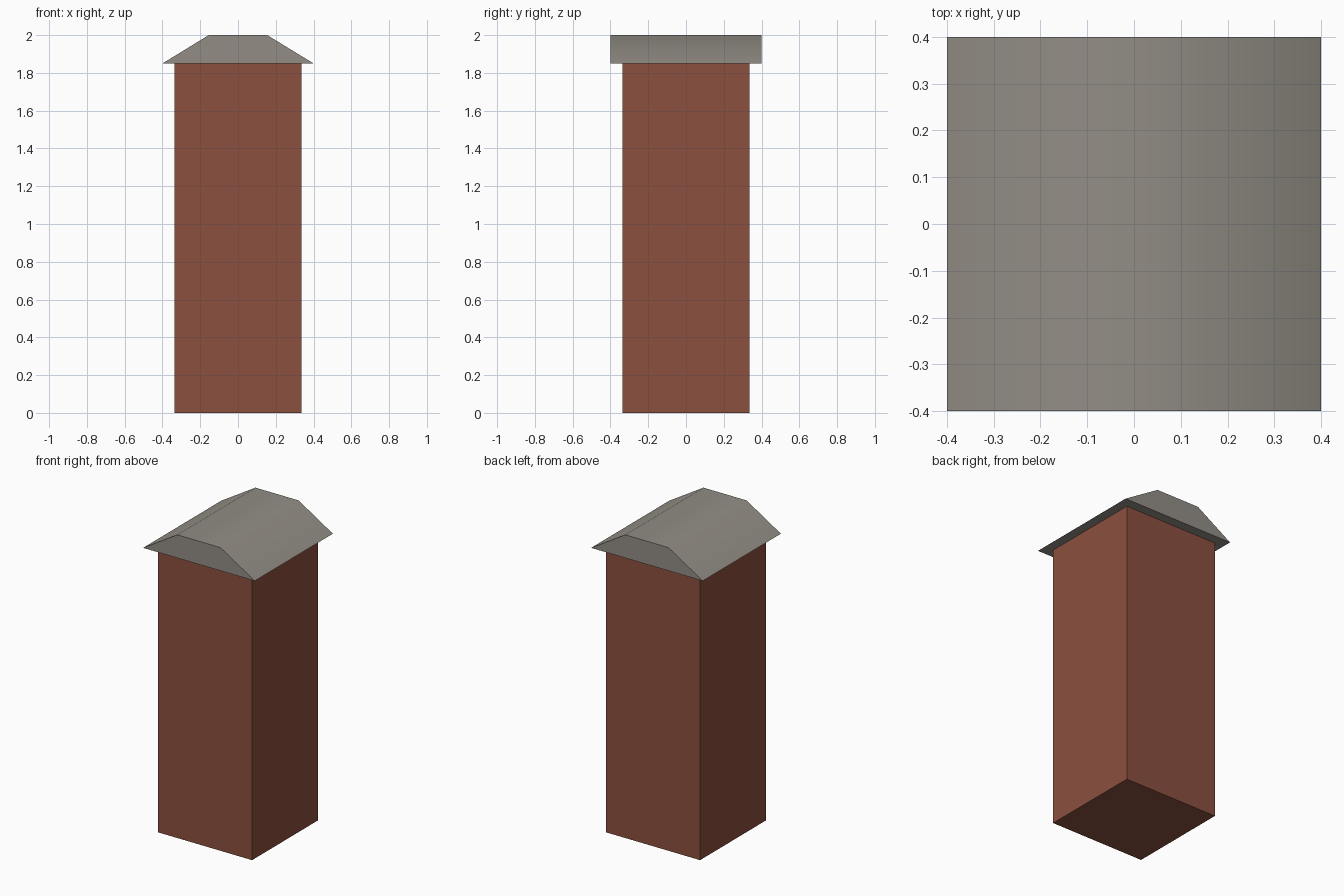
import bpy
import bmesh
import math
from mathutils import Vector

cube = bpy.data.objects.get("Cube")
if cube:
    bpy.data.objects.remove(cube, do_unlink=True)


def material(name, rgb):
    mat = bpy.data.materials.new(name)
    mat.use_nodes = True
    colour = (*rgb, 1.0)
    mat.diffuse_color = colour
    mat.node_tree.nodes["Principled BSDF"].inputs["Base Color"].default_value = colour
    return mat


def prism(name, outline, direction, mat):
    """Extrude a flat outline into a closed solid."""
    bm = bmesh.new()
    face = bm.faces.new([bm.verts.new(p) for p in outline])
    ext = bmesh.ops.extrude_face_region(bm, geom=[face], use_keep_orig=True)
    moved = [v for v in ext["geom"] if isinstance(v, bmesh.types.BMVert)]
    bmesh.ops.translate(bm, verts=moved, vec=Vector(direction))
    bmesh.ops.recalc_face_normals(bm, faces=bm.faces)
    mesh = bpy.data.meshes.new(name)
    bm.to_mesh(mesh)
    bm.free()
    mesh.materials.append(mat)
    obj = bpy.data.objects.new(name, mesh)
    bpy.context.collection.objects.link(obj)
    return obj


brick = material("brick red", (0.26, 0.08, 0.05))
stone = material("warm grey", (0.29, 0.27, 0.235))

eave_z, top_z = 1.85, 2.0
wall, eave, ridge = 0.337, 0.4, 0.155

# Square shaft
prism("shaft", [(-wall, -wall, 0), (wall, -wall, 0), (wall, wall, 0), (-wall, wall, 0)],
      (0, 0, eave_z), brick)

# Flat-topped cap running front to back
cap = prism("roof_cap", [(-eave, -eave, eave_z), (eave, -eave, eave_z),
                         (ridge, -eave, top_z), (-ridge, -eave, top_z)],
            (0, 2 * eave, 0), stone)

# Soft blend over the cap, crisp at the eaves and gable ends
bpy.ops.object.select_all(action="DESELECT")
cap.select_set(True)
bpy.context.view_layer.objects.active = cap
bpy.ops.object.shade_smooth_by_angle(angle=math.radians(40))
